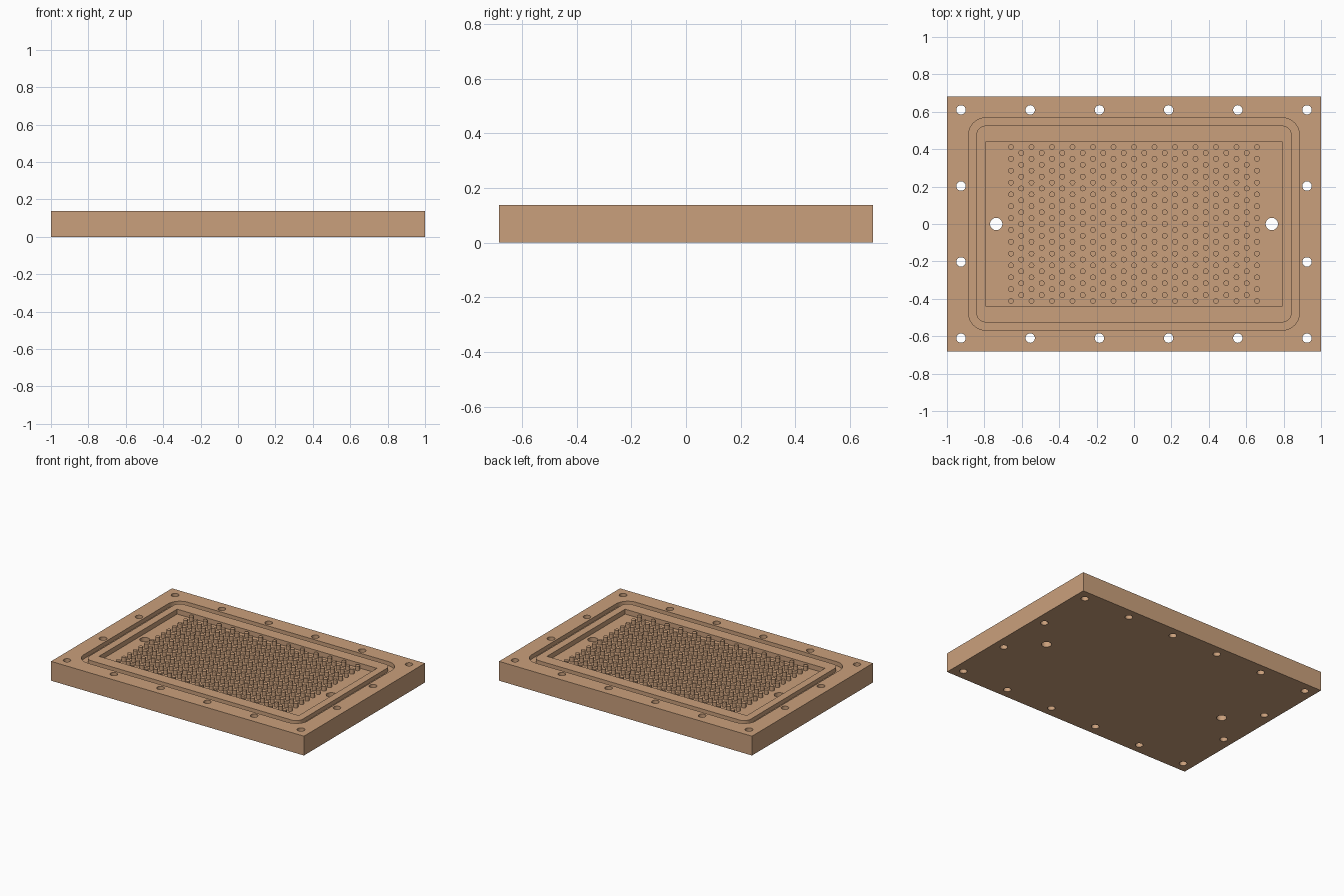
import bpy, bmesh, math
from mathutils import Matrix, Vector

if "Cube" in bpy.data.objects:
    bpy.data.objects.remove(bpy.data.objects["Cube"])

H = 0.138               # plate thickness
POCKET, GROOVE = 0.035, 0.03
copper = bpy.data.materials.new("copper")
copper.diffuse_color = (0.59, 0.35, 0.2, 1)
copper.use_nodes = True
copper.node_tree.nodes["Principled BSDF"].inputs["Base Color"].default_value = copper.diffuse_color


def make(name, bm):
    bmesh.ops.recalc_face_normals(bm, faces=bm.faces)
    me = bpy.data.meshes.new(name)
    bm.to_mesh(me)
    bm.free()
    me.materials.append(copper)
    ob = bpy.data.objects.new(name, me)
    bpy.context.collection.objects.link(ob)
    return ob


def add_box(bm, hx, hy, z0, z1):
    m = Matrix.Translation((0, 0, (z0 + z1) / 2)) @ Matrix.Diagonal((2 * hx, 2 * hy, z1 - z0, 1))
    bmesh.ops.create_cube(bm, size=1, matrix=m)


def add_cyl(bm, x, y, r, z0, z1, n):
    return bmesh.ops.create_cone(bm, cap_ends=True, segments=n, radius1=r, radius2=r,
                                 depth=z1 - z0, matrix=Matrix.Translation((x, y, (z0 + z1) / 2)))


def rounded(hx, hy, r, n=8):
    pts = []
    for k, (sx, sy) in enumerate([(1, 1), (-1, 1), (-1, -1), (1, -1)]):
        for i in range(n + 1):
            a = math.pi / 2 * (k + i / n)
            pts.append((sx * (hx - r) + r * math.cos(a), sy * (hy - r) + r * math.sin(a)))
    return pts


# Plate blank
bm = bmesh.new()
add_box(bm, 1, 0.683, 0, H)
plate = make("cold_plate", bm)

# Pocket cutter
bm = bmesh.new()
add_box(bm, 0.79, 0.441, H - POCKET, H + 0.1)
cutters = [make("pocket_cutter", bm)]

# Seal groove cutter: ring between two rounded rectangles
bm = bmesh.new()
outer, inner = rounded(0.885, 0.568, 0.093), rounded(0.843, 0.526, 0.051)
loops = [[bm.verts.new((x, y, z)) for x, y in p]
         for p, z in ((outer, H - GROOVE), (outer, H + 0.1), (inner, H + 0.1), (inner, H - GROOVE))]
for a, b in zip(loops, loops[1:] + loops[:1]):
    for i in range(len(a)):
        j = (i + 1) % len(a)
        bm.faces.new((a[i], a[j], b[j], b[i]))
cutters.append(make("groove_cutter", bm))

# Bolt hole and port cutters
bm = bmesh.new()
bolts = [(x, y) for x in (-0.925, -0.555, -0.185, 0.185, 0.555, 0.925) for y in (-0.61, 0.61)]
bolts += [(x, y) for x in (-0.925, 0.925) for y in (-0.203, 0.203)]
for x, y in bolts:
    add_cyl(bm, x, y, 0.025, -0.1, H + 0.1, 32)
for x in (-0.737, 0.737):
    add_cyl(bm, x, 0, 0.033, -0.1, H + 0.1, 32)
cutters.append(make("hole_cutter", bm))

# Cut everything out of the plate
bpy.context.view_layer.objects.active = plate
for c in cutters:
    mod = plate.modifiers.new("cut", 'BOOLEAN')
    mod.operation, mod.solver, mod.object = 'DIFFERENCE', 'EXACT', c
    bpy.ops.object.modifier_apply(modifier=mod.name)
    bpy.data.objects.remove(c, do_unlink=True)

# Staggered pin fins standing on the pocket floor
bm = bmesh.new()
pitch = 0.0633
for col in range(25):
    rows = 14 - col % 2
    for row in range(rows):
        add_cyl(bm, (col - 12) * 0.0548, (row - (rows - 1) / 2) * pitch, 0.0152,
                H - POCKET, H - 0.003, 16)
bm.normal_update()
bmesh.ops.delete(bm, geom=[f for f in bm.faces if f.normal.z < -0.5], context='FACES_ONLY')
pins = make("pin_fins", bm)

# Smooth round walls, sharp edges kept
for ob in (plate, pins):
    bpy.ops.object.select_all(action='DESELECT')
    ob.select_set(True)
    bpy.context.view_layer.objects.active = ob
    bpy.ops.object.shade_smooth_by_angle(angle=math.radians(30))
